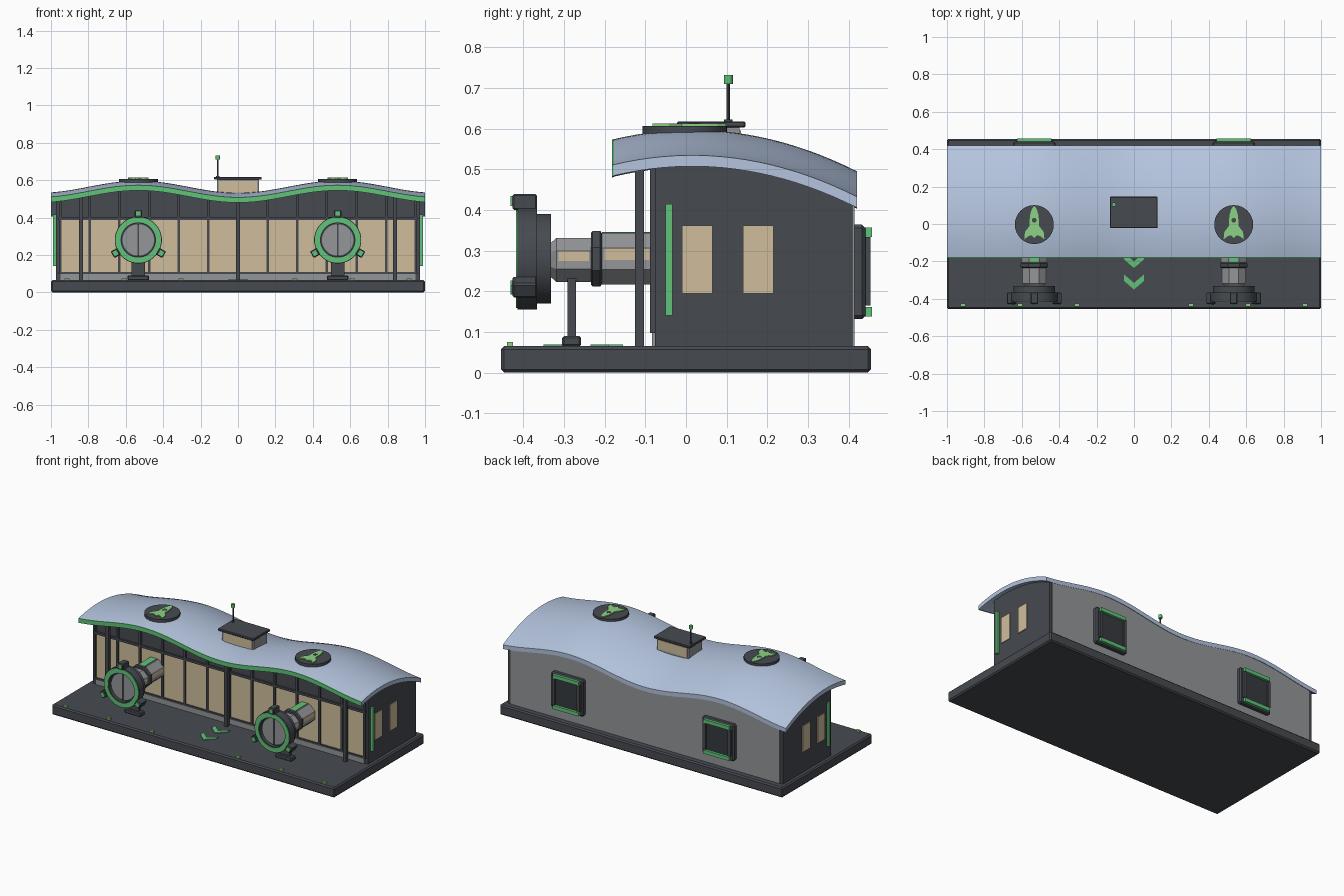
import bpy, bmesh, math
from mathutils import Matrix

if "Cube" in bpy.data.objects:
    bpy.data.objects.remove(bpy.data.objects["Cube"])


def material(name, rgb):
    m = bpy.data.materials.new(name)
    lin = [(c / 255 / 12.92) if c < 11 else ((c / 255 + 0.055) / 1.055) ** 2.4 for c in rgb]
    m.diffuse_color = (*lin, 1)
    m.use_nodes = True
    m.node_tree.nodes["Principled BSDF"].inputs["Base Color"].default_value = m.diffuse_color
    return m


DARK = material("dark_steel", (70, 74, 80))
DEEP = material("deep_grey", (54, 58, 62))
GREY = material("mid_grey", (148, 150, 153))
SAND = material("warm_glass", (208, 190, 156))
GREEN = material("trim_green", (97, 196, 122))
LIME = material("light_green", (140, 210, 132))
BLUE = material("roof_blue", (180, 196, 222))


def finish(name, bm, mat, smooth=False):
    bmesh.ops.recalc_face_normals(bm, faces=bm.faces)
    me = bpy.data.meshes.new(name)
    bm.to_mesh(me)
    bm.free()
    me.materials.append(mat)
    ob = bpy.data.objects.new(name, me)
    bpy.context.collection.objects.link(ob)
    if smooth:
        bpy.ops.object.select_all(action='DESELECT')
        ob.select_set(True)
        bpy.context.view_layer.objects.active = ob
        bpy.ops.object.shade_smooth_by_angle(angle=math.radians(35))
    return ob


def box(name, x, y, z, mat, bevel=0.0, turn=None):
    """Box from (min, max) ranges; turn = (matrix) applied afterwards."""
    bm = bmesh.new()
    bmesh.ops.create_cube(bm, size=1)
    for v in bm.verts:
        v.co = [(r[0] + r[1]) / 2 + c * (r[1] - r[0]) for r, c in zip((x, y, z), v.co)]
    if bevel:
        bmesh.ops.bevel(bm, geom=bm.edges[:], offset=bevel, segments=1, affect='EDGES')
    if turn:
        bm.transform(turn)
    return finish(name, bm, mat)


def lathe(name, x0, z0, profile, mat, n=32, sx=1.0, smooth=True, closed=False):
    """Spin (radius, y) points round an axis along y."""
    bm = bmesh.new()
    rings = []
    for r, y in profile:
        rings.append([bm.verts.new((x0 + sx * r * math.cos((k + .5) * 2 * math.pi / n), y,
                                    z0 + r * math.sin((k + .5) * 2 * math.pi / n))) for k in range(n)])
    pairs = list(zip(rings, rings[1:])) + ([(rings[-1], rings[0])] if closed else [])
    for a, b in pairs:
        for k in range(n):
            bm.faces.new((a[k], a[(k + 1) % n], b[(k + 1) % n], b[k]))
    if not closed:
        bm.faces.new(rings[0])
        bm.faces.new(rings[-1])
    return finish(name, bm, mat, smooth)


def post(name, x, y, z0, z1, r, mat, n=12):
    bm = bmesh.new()
    bmesh.ops.create_cone(bm, cap_ends=True, segments=n, radius1=r, radius2=r, depth=z1 - z0,
                          matrix=Matrix.Translation((x, y, (z0 + z1) / 2)))
    return finish(name, bm, mat, n > 16)


def plate(name, pts, z0, z1, mat, hole=None):
    """Flat outline extruded upwards."""
    bm = bmesh.new()
    f = bm.faces.new([bm.verts.new((px, py, z0)) for px, py in pts])
    ret = bmesh.ops.extrude_face_region(bm, geom=[f])
    for v in ret['geom']:
        if isinstance(v, bmesh.types.BMVert):
            v.co.z = z1
    return finish(name, bm, mat)


def roof_z(x, y):
    return 0.5645 + 0.0325 * math.cos(2 * math.pi * (x - 0.533) / 1.066) - 0.62 * (y - 0.015) ** 2


def under_z(x, y):
    return roof_z(x, y) - 0.027


def wavy(name, x, y, low, high, mat, nx=48, ny=1, smooth=False):
    """Closed solid whose bottom and top heights are functions of x and y."""
    bm = bmesh.new()
    g = []
    for fn in (low, high):
        g.append([[bm.verts.new((px, py, fn(px, py)))
                   for py in [y[0] + (y[1] - y[0]) * j / ny for j in range(ny + 1)]]
                  for px in [x[0] + (x[1] - x[0]) * i / nx for i in range(nx + 1)]])
    a, b = g
    for i in range(nx):
        for j in range(ny):
            for s in g:
                bm.faces.new((s[i][j], s[i + 1][j], s[i + 1][j + 1], s[i][j + 1]))
        for j in (0, ny):
            bm.faces.new((a[i][j], a[i + 1][j], b[i + 1][j], b[i][j]))
    for j in range(ny):
        for i in (0, nx):
            bm.faces.new((a[i][j], a[i][j + 1], b[i][j + 1], b[i][j]))
    return finish(name, bm, mat, smooth)


def flat(z):
    return lambda x, y: z


# Base slab, main hall and roof
box("base_slab", (-1, 1), (-0.455, 0.455), (0, 0.065), DARK, 0.008)
wavy("hall_body", (-0.972, 0.972), (-0.076, 0.41), flat(0.06), lambda x, y: under_z(x, y) + 0.004, DARK, 48, 10)
wavy("roof", (-1, 1), (-0.178, 0.42), under_z, roof_z, BLUE, 64, 20, True)
wavy("roof_front_trim", (-1, 1), (-0.182, -0.177), lambda x, y: under_z(x, y) - 0.001, roof_z, GREEN, 64)
wavy("back_wall_panel", (-0.95, 0.95), (0.405, 0.414), flat(0.065), lambda x, y: under_z(x, y) + 0.003, GREY)

# Glazed front
box("front_sill", (-0.95, 0.95), (-0.084, -0.07), (0.065, 0.1), GREY)
box("front_glass", (-0.945, 0.945), (-0.08, -0.07), (0.1, 0.395), SAND)
box("lower_rail", (-0.96, 0.96), (-0.088, -0.07), (0.098, 0.11), DARK)
box("upper_rail", (-0.96, 0.96), (-0.088, -0.07), (0.388, 0.402), DARK)
for k in range(-6, 7):
    x = k * 0.1585
    wavy("mullion", (x - 0.007, x + 0.007), (-0.088, -0.07), flat(0.1), under_z, DARK, 1)
for x in (-0.84, 0, 0.84):
    wavy("roof_column", (x - 0.011, x + 0.011), (-0.125, -0.103), flat(0.06), under_z, DARK, 1)

# Roof cabin and antenna
box("cabin_body", (-0.113, 0.113), (0, 0.132), (0.49, 0.604), GREY)
for y in (0, 0.132):
    box("cabin_window", (-0.102, 0.102), (y - 0.003, y + 0.003), (0.535, 0.596), SAND)
box("cabin_lid", (-0.128, 0.126), (-0.022, 0.146), (0.603, 0.618), DARK, 0.003)
post("antenna_foot", -0.108, 0.104, 0.617, 0.623, 0.01, DARK)
post("antenna_rod", -0.108, 0.104, 0.617, 0.712, 0.0045, DARK, 8)
post("antenna_lamp", -0.108, 0.104, 0.71, 0.732, 0.011, GREEN)

# Floor arrows and edge lamps
for y in (-0.235, -0.35):
    plate("floor_arrow", [(0, y), (0.053, y + 0.045), (0.053, y + 0.08), (0, y + 0.035),
                          (-0.053, y + 0.08), (-0.053, y + 0.045)], 0.064, 0.069, GREEN)
for k in (-3, -2, -1, 1, 2, 3):
    x = k * 0.305
    box("edge_lamp", (x - 0.013, x + 0.013), (-0.44, -0.426), (0.064, 0.075), LIME)

half = [(0, 0.098), (0.014, 0.078), (0.022, 0.05), (0.025, 0.02), (0.025, -0.01),
        (0.05, -0.042), (0.054, -0.082), (0.03, -0.064), (0.014, -0.06), (0, -0.076)]
for s in (-1, 1):
    X = s * 0.533
    # Side wall windows, light strip and corner posts
    for y in (-0.01, 0.14):
        box("side_window", (s * 0.973 - 0.004, s * 0.973 + 0.004), (y, y + 0.075), (0.195, 0.362), SAND)
    box("side_light_strip", (s * 0.978 - 0.01, s * 0.978 + 0.01), (-0.05, -0.033), (0.14, 0.415), GREEN)

    # Back hatch
    box("hatch_frame", (X - 0.113, X + 0.113), (0.405, 0.441), (0.132, 0.364), DARK, 0.008)
    box("hatch_panel", (X - 0.078, X + 0.078), (0.43, 0.445), (0.165, 0.33), DEEP)
    for e in (-0.088, 0.088):
        box("hatch_jamb", (X + e - 0.01, X + e + 0.01), (0.43, 0.454), (0.165, 0.333), DARK)
    for z in (0.138, 0.334):
        box("hatch_green_bar", (X - 0.092, X + 0.092), (0.43, 0.457), (z, z + 0.023), GREEN)

    # Roof disc with a plain rocket-shaped plate and porthole
    post("roof_disc", X, -0.003, 0.575, 0.607, 0.104, DARK, 32)
    pts = half + [(-a, b) for a, b in half[-2:0:-1]]
    plate("rocket_plate", [(X + a, b) for a, b in pts], 0.605, 0.613, LIME)
    post("rocket_porthole", X, 0.02, 0.61, 0.6145, 0.013, DARK)

    # Docking tube
    lathe("tube_front", X, 0.277, [(0.045, -0.345), (0.045, -0.333), (0.059, -0.318), (0.059, -0.21)],
          GREY, 8, 1.14, False)
    lathe("tube_rear", X, 0.28, [(0.068, -0.21), (0.068, -0.07)], GREY, 8, 1.07, False)
    lathe("tube_collar", X, 0.28, [(0.068, -0.234), (0.074, -0.23), (0.074, -0.211), (0.068, -0.207)],
          DARK, 8, 1.07, False)
    box("tube_top_strip", (X - 0.02, X + 0.02), (-0.207, -0.085), (0.338, 0.346), GREEN)
    for e in (-1, 1):
        xa, xb = X + e * 0.062, X + e * 0.067
        box("tube_window_front", (xa - 0.003, xa + 0.003), (-0.313, -0.238), (0.274, 0.299), SAND)
        box("tube_window_rear", (xb - 0.003, xb + 0.003), (-0.2, -0.09), (0.277, 0.306), SAND)

    # Docking ring and round door
    lathe("ring_housing", X, 0.28, [(0.045, -0.332), (0.111, -0.332), (0.111, -0.366), (0.126, -0.366),
                                    (0.126, -0.414), (0.09, -0.414), (0.09, -0.392), (0.045, -0.392)], DARK)
    lathe("ring_green_face", X, 0.28, [(0.095, -0.412), (0.122, -0.412), (0.122, -0.418), (0.095, -0.418)],
          GREEN, closed=True)
    lathe("door_disc", X, 0.28, [(0.084, -0.39), (0.084, -0.4)], GREY)
    box("door_seam", (X - 0.004, X + 0.004), (-0.403, -0.39), (0.197, 0.363), DARK)
    for a in (0, 120, 240):
        turn = Matrix.Translation((X, 0, 0.28)) @ Matrix.Rotation(math.radians(a), 4, 'Y')
        box("ring_clamp", (-0.02, 0.02), (-0.427, -0.366), (0.12, 0.159), DARK, 0.004, turn)
        box("clamp_lamp", (-0.013, 0.013), (-0.432, -0.425), (0.13, 0.154), GREEN, 0, turn)

    # Ring support
    box("support_foot", (X - 0.058, X + 0.058), (-0.305, -0.258), (0.064, 0.09), DARK, 0.005)
    box("support_post", (X - 0.036, X + 0.036), (-0.291, -0.27), (0.085, 0.235), DARK)
